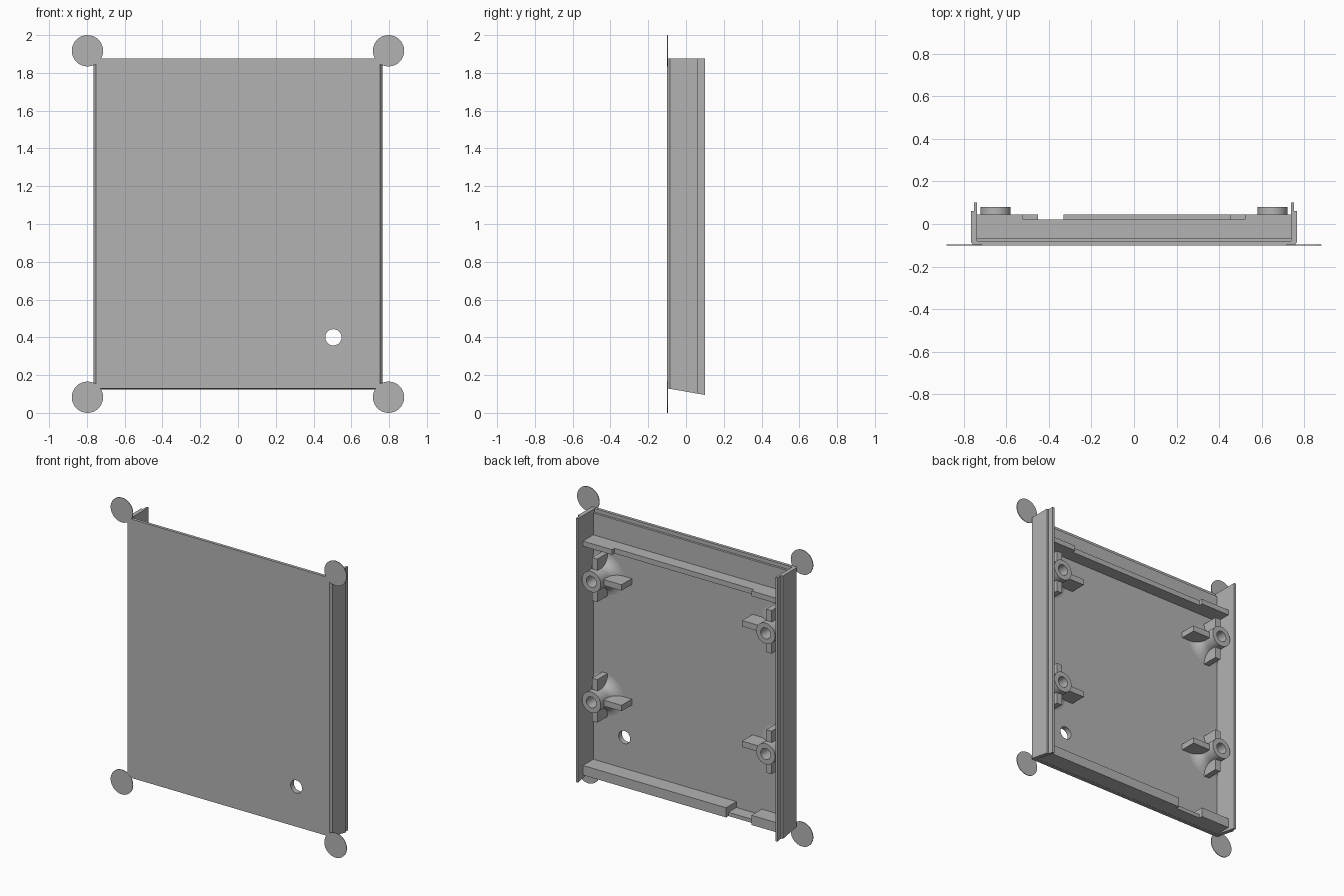
import bpy, bmesh, math
from mathutils import Matrix

cube = bpy.data.objects.get("Cube")
if cube:
    bpy.data.objects.remove(cube, do_unlink=True)

grey = bpy.data.materials.new("plain_grey")
grey.use_nodes = True
grey.diffuse_color = (0.45, 0.45, 0.45, 1)
grey.node_tree.nodes["Principled BSDF"].inputs["Base Color"].default_value = (0.45, 0.45, 0.45, 1)


def finish(name, bm, smooth=False):
    bmesh.ops.recalc_face_normals(bm, faces=bm.faces)
    mesh = bpy.data.meshes.new(name)
    bm.to_mesh(mesh)
    bm.free()
    mesh.materials.append(grey)
    ob = bpy.data.objects.new(name, mesh)
    bpy.context.collection.objects.link(ob)
    if smooth:
        bpy.ops.object.select_all(action='DESELECT')
        ob.select_set(True)
        bpy.context.view_layer.objects.active = ob
        bpy.ops.object.shade_smooth_by_angle(angle=math.radians(35))
    return ob


def prism(name, outline, z0, z1, slope=0.0):
    """Extrude an xy outline upward; slope drops the bottom towards the back."""
    bm = bmesh.new()
    low = [bm.verts.new((x, y, z0 - slope * (y + 0.1))) for x, y in outline]
    high = [bm.verts.new((x, y, z1)) for x, y in outline]
    bm.faces.new(low)
    bm.faces.new(high)
    n = len(outline)
    for i in range(n):
        j = (i + 1) % n
        bm.faces.new((low[i], low[j], high[j], high[i]))
    return finish(name, bm)


def box(name, x0, x1, y0, y1, z0, z1, slope=0.0):
    return prism(name, [(x0, y0), (x1, y0), (x1, y1), (x0, y1)], z0, z1, slope)


def disc(name, x, z, r, y0, y1, sides=32):
    bm = bmesh.new()
    place = Matrix.Translation((x, (y0 + y1) / 2, z)) @ Matrix.Rotation(math.pi / 2, 4, 'X')
    bmesh.ops.create_cone(bm, cap_ends=True, segments=sides, radius1=r, radius2=r,
                          depth=y1 - y0, matrix=place)
    return finish(name, bm, True)


def lathe(name, x, z, profile, sides=32):
    """Turn a (radius, y) profile around a y-directed axis."""
    bm = bmesh.new()
    rings = []
    for r, y in profile:
        rings.append([bm.verts.new((x + r * math.cos(2 * math.pi * k / sides), y,
                                    z + r * math.sin(2 * math.pi * k / sides)))
                      for k in range(sides)])
    for a, b in zip(rings, rings[1:]):
        for k in range(sides):
            m = (k + 1) % sides
            bm.faces.new((a[k], a[m], b[m], b[k]))
    bm.faces.new(rings[-1])
    bm.faces.new(rings[0])
    return finish(name, bm, True)


def drill(ob, cutter):
    mod = ob.modifiers.new("hole", 'BOOLEAN')
    mod.operation = 'DIFFERENCE'
    mod.solver = 'EXACT'
    mod.object = cutter
    bpy.context.view_layer.objects.active = ob
    bpy.ops.object.modifier_apply(modifier=mod.name)


# Shell: front panel and stepped side walls
half = [(0.753, -0.1), (0.765, -0.085), (0.765, 0.06), (0.752, 0.06),
        (0.752, 0.1), (0.737, 0.1), (0.737, -0.08)]
outline = half + [(-x, y) for x, y in reversed(half)]
shell = prism("shell", outline, 0.13, 1.875, 0.175)
liner = box("panel_liner", -0.738, 0.738, -0.081, -0.065, 0.13, 1.85, 0.175)

# Round opening through the panel
cutter = disc("opening_cutter", 0.505, 0.4, 0.043, -0.2, 0.0)
cutter.hide_render = True
for part in (shell, liner):
    drill(part, cutter)
bpy.data.objects.remove(cutter, do_unlink=True)

# Upper rail with a shallow recess along its middle
prism("upper_rail", [(-0.738, -0.07), (0.738, -0.07), (0.738, 0.045), (0.52, 0.045),
                     (0.52, 0.02), (-0.52, 0.02), (-0.52, 0.045), (-0.738, 0.045)],
      1.668, 1.703)

# Lower rail with a gap near one end
box("lower_rail_long", -0.33, 0.738, -0.07, 0.045, 0.125, 0.19)
box("lower_rail_short", -0.738, -0.52, -0.07, 0.045, 0.125, 0.19)
box("lower_rail_bridge", -0.53, -0.32, -0.07, 0.02, 0.125, 0.15)

# Screw posts with flared feet and ribs
flare = [(0.07 + 0.07 * (1 - math.sin(t)), -0.065 + 0.07 * (1 - math.cos(t)))
         for t in [math.pi / 2 * i / 6 for i in range(7)]]
post = [(0.14, -0.07)] + flare + [(0.07, 0.08), (0.037, 0.08), (0.037, -0.03)]
for side, label in ((1, "left"), (-1, "right")):
    for z, level in ((1.465, "upper"), (0.652, "lower")):
        tag = level + "_" + label
        x = 0.65 * side
        # keep the flared foot inside the side wall
        foot = lathe("post_" + tag, x, z, post)
        for v in foot.data.vertices:
            v.co.x = max(-0.745, min(0.745, v.co.x))
        inner, outer = sorted((0.45 * side, 0.59 * side))
        box("inward_rib_" + tag, inner, outer, -0.07, 0.045, z - 0.02, z + 0.02)
        for d, way in ((1, "up"), (-1, "down")):
            low, high = sorted((z + 0.06 * d, z + 0.145 * d))
            box(way + "_rib_" + tag, x - 0.02, x + 0.02, -0.07, 0.045, low, high)

# Thin corner pads
for side, label in ((1, "left"), (-1, "right")):
    for z, level in ((0.083, "lower"), (1.917, "upper")):
        disc("corner_pad_" + level + "_" + label, 0.797 * side, z, 0.083, -0.1005, -0.096)
